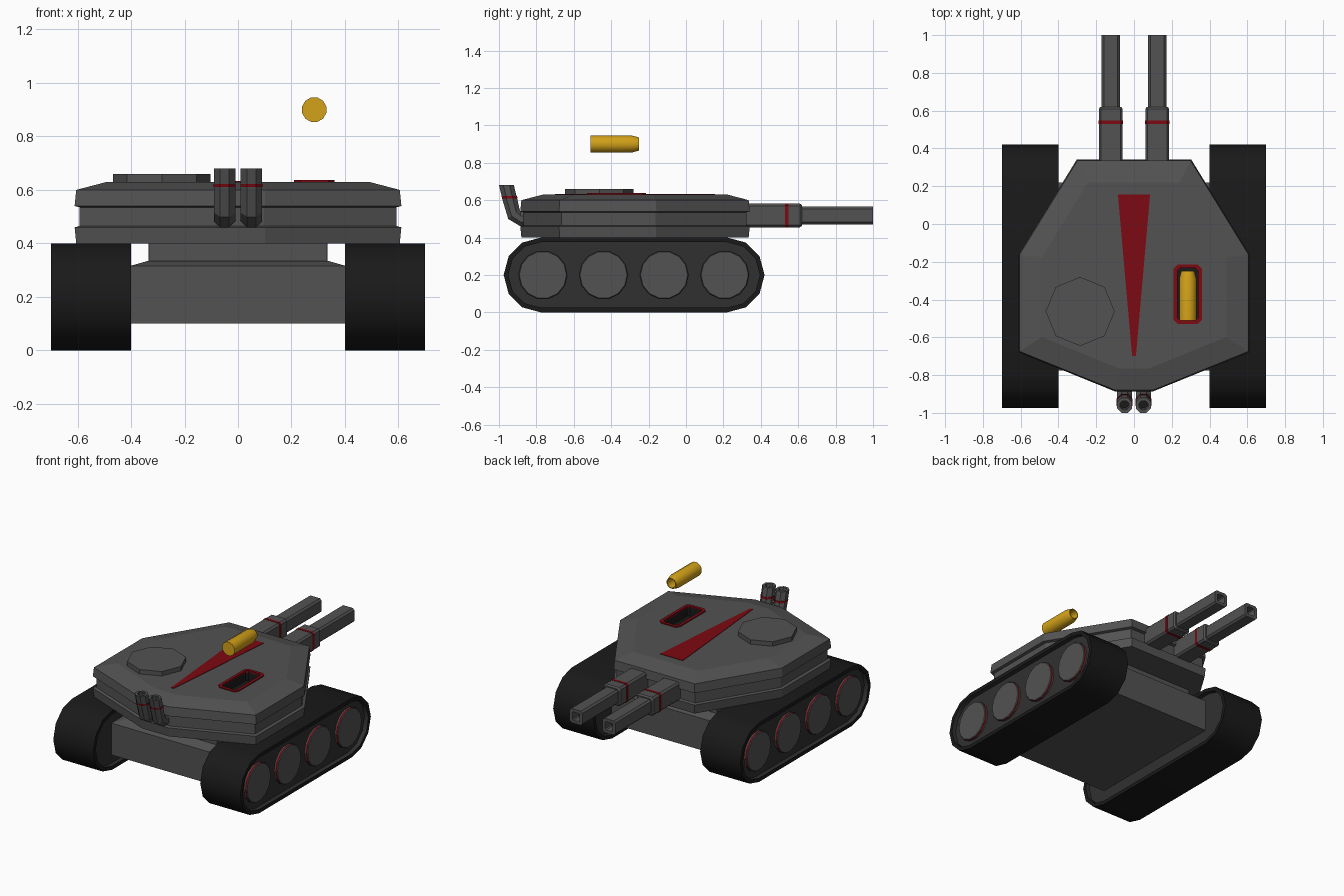
import bpy, bmesh
from math import sin, cos, pi, radians

if "Cube" in bpy.data.objects:
    bpy.data.objects.remove(bpy.data.objects["Cube"])


def material(name, rgb):
    m = bpy.data.materials.new(name)
    m.diffuse_color = (*rgb, 1)
    m.use_nodes = True
    m.node_tree.nodes["Principled BSDF"].inputs["Base Color"].default_value = m.diffuse_color
    return m


GREY = material("armour_grey", (0.085, 0.085, 0.085))
DARK = material("track_side_dark", (0.03, 0.03, 0.03))
BLACK = material("tread_black", (0.01, 0.01, 0.01))
RED = material("trim_red", (0.2, 0.003, 0.006))
GOLD = material("casing_gold", (0.65, 0.36, 0.01))


def loft(name, rings, mat=GREY, bands=None, caps=True, loop=False, smooth=False):
    """Skin a list of equal-length rings; bands maps segment index (-1 = caps) to a material."""
    bands = bands or {}
    mats = list(dict.fromkeys([mat, *bands.values()]))
    bm = bmesh.new()
    vs = [[bm.verts.new(p) for p in ring] for ring in rings]
    n, k = len(rings[0]), len(rings)
    for i in range(k if loop else k - 1):
        a, b = vs[i], vs[(i + 1) % k]
        for j in range(n):
            f = bm.faces.new((a[j], a[(j + 1) % n], b[(j + 1) % n], b[j]))
            f.material_index = mats.index(bands.get(i, mat))
    if caps and not loop:
        for ring in (vs[0], vs[-1]):
            bm.faces.new(ring).material_index = mats.index(bands.get(-1, mat))
    bmesh.ops.recalc_face_normals(bm, faces=bm.faces)
    me = bpy.data.meshes.new(name)
    bm.to_mesh(me)
    bm.free()
    for m in mats:
        me.materials.append(m)
    ob = bpy.data.objects.new(name, me)
    bpy.context.collection.objects.link(ob)
    if smooth:
        bpy.ops.object.select_all(action='DESELECT')
        ob.select_set(True)
        bpy.context.view_layer.objects.active = ob
        bpy.ops.object.shade_smooth_by_angle(angle=radians(40))
    return ob


def circle(r, n, phase=0.0):
    return [(r * cos(phase + 2 * pi * i / n), r * sin(phase + 2 * pi * i / n)) for i in range(n)]


def chamfered(w, h, c):
    """Rectangle of half sizes w, h with cut corners."""
    return [(w, h - c), (w - c, h), (c - w, h), (-w, h - c),
            (-w, c - h), (c - w, -h), (w - c, -h), (w, c - h)]


def on_x(prof, x, y=0, z=0):
    return [(x, y + a, z + b) for a, b in prof]


def on_y(prof, y, x=0, z=0):
    return [(x + a, y, z + b) for a, b in prof]


def on_z(prof, z, x=0, y=0):
    return [(x + a, y + b, z) for a, b in prof]


# Tracks: stadium profile with a recessed panel on both sides, and four road wheels
def stadium(r):
    right = [(0.22 + r * cos(radians(a)), r * sin(radians(a))) for a in range(-90, 91, 30)]
    left = [(-0.775 + r * cos(radians(a)), r * sin(radians(a))) for a in range(90, 271, 30)]
    return right + left


for s, side in ((-1, "left"), (1, "right")):
    steps = [(0.175, 0.43), (0.175, 0.4), (0.2, 0.4), (0.2, 0.7), (0.175, 0.7), (0.175, 0.67)]
    loft(side + "_track", [on_x(stadium(r), s * x, 0, 0.2) for r, x in steps], BLACK,
         {0: DARK, 4: DARK, -1: DARK}, smooth=True)
    for i in range(4):
        loft(f"{side}_wheel_{i + 1}",
             [on_x(circle(r, 14), s * x, -0.765 + 0.324 * i, 0.2)
              for r, x in ((0.13, 0.66), (0.13, 0.677), (0.13, 0.687), (0.126, 0.692))],
             GREY, {1: RED})

# Hull with a slightly sloped deck, and the collar under the turret
loft("hull", [on_z(chamfered(w, h, 0.002), z, 0, -0.2775) for w, h, z in
              ((0.405, 0.4975, 0.1), (0.405, 0.4975, 0.315), (0.335, 0.43, 0.335))])
loft("turret_collar", [on_z(chamfered(0.335, 0.42, 0.002), z, 0, -0.2775) for z in (0.33, 0.405)])

# Turret: layered eight-sided slab with a groove around the middle
half = [(0.3, 0.605), (0.605, 0.11), (0.605, -0.405), (0.1, -0.61)]
outline = half + [(-x, y) for x, y in reversed(half)]
layers = [(1.0, 0.4), (1.01, 0.46), (0.98, 0.465), (0.98, 0.535),
          (1.01, 0.54), (1.0, 0.6), (0.81, 0.63)]
turret = loft("turret", [on_z([(x * k, y * k) for x, y in outline], z, 0, -0.27)
                         for k, z in layers])

# Ejection slot: black well cut into the roof, red frame around it
SX, SY = 0.285, -0.372
inner, outer = chamfered(0.055, 0.138, 0.014), chamfered(0.075, 0.158, 0.022)
cutter = loft("slot_cutter", [on_z(inner, z, SX, SY) for z in (0.57, 0.7)], BLACK)
cutter.hide_render = True
cut = turret.modifiers.new("slot", 'BOOLEAN')
cut.object, cut.operation, cut.solver = cutter, 'DIFFERENCE', 'EXACT'
cut.material_mode = 'TRANSFER'
bpy.context.view_layer.objects.active = turret
bpy.ops.object.modifier_apply(modifier="slot")
bpy.data.objects.remove(cutter)
loft("slot_frame", [on_z(p, z, SX, SY) for p, z in
                    ((inner, 0.622), (inner, 0.637), (outer, 0.637), (outer, 0.622))],
     RED, loop=True)

# Roof stripe and hatch
stripe = [(-0.085, 0.155), (0.085, 0.155), (0.01, -0.7), (-0.01, -0.7)]
loft("roof_stripe", [on_z(stripe, z) for z in (0.625, 0.633)], RED)
loft("hatch", [on_z(circle(0.183, 8), z, -0.285, -0.463) for z in (0.62, 0.66)])

# Twin guns and twin exhausts
for s, side in ((-1, "left"), (1, "right")):
    gx = s * 0.123
    loft(side + "_gun_sleeve",
         [on_y(chamfered(w, w, 0.012), y, gx, 0.518) for w, y in
          ((0.063, 0.28), (0.063, 0.61), (0.055, 0.62))])
    loft(side + "_gun_band",
         [on_y(chamfered(0.065, 0.065, 0.012), y, gx, 0.518) for y in (0.53, 0.548)], RED)
    loft(side + "_gun_barrel",
         [on_y(chamfered(w, w, w * 0.25), y, gx, 0.518) for w, y in
          ((0.048, 0.6), (0.048, 1.0), (0.028, 1.0), (0.028, 0.93))], GREY, {-1: BLACK})

    # each pipe ring: centre y, centre z, radius, lean of the ring from upright
    def pipe_ring(y, z, r, lean):
        t = radians(lean)
        return [(s * 0.05 + a, y - b * sin(t), z - b * -cos(t)) for a, b in circle(r, 8, pi / 8)]

    R = 0.043
    path = [(-0.85, 0.5, R, 0), (-0.885, 0.5, R, 0), (-0.92, 0.525, R, -50), (-0.942, 0.605, R, -88),
            (-0.96, 0.68, R, -90), (-0.96, 0.68, 0.026, -90), (-0.95, 0.63, 0.026, -90)]
    loft(side + "_exhaust", [pipe_ring(*p) for p in path], GREY, {-1: BLACK})
    loft(side + "_exhaust_band",
         [pipe_ring(-0.942, 0.61, 0.045, -90), pipe_ring(-0.945, 0.622, 0.045, -90)], RED)

# Spent casing floating above the slot, open at the mouth
loft("shell_casing", [on_y(circle(r, 12, pi / 12), y, SX, 0.9) for r, y in
                      ((0.047, -0.51), (0.047, -0.29), (0.036, -0.25), (0.03, -0.25),
                       (0.03, -0.42))], GOLD, smooth=True)
